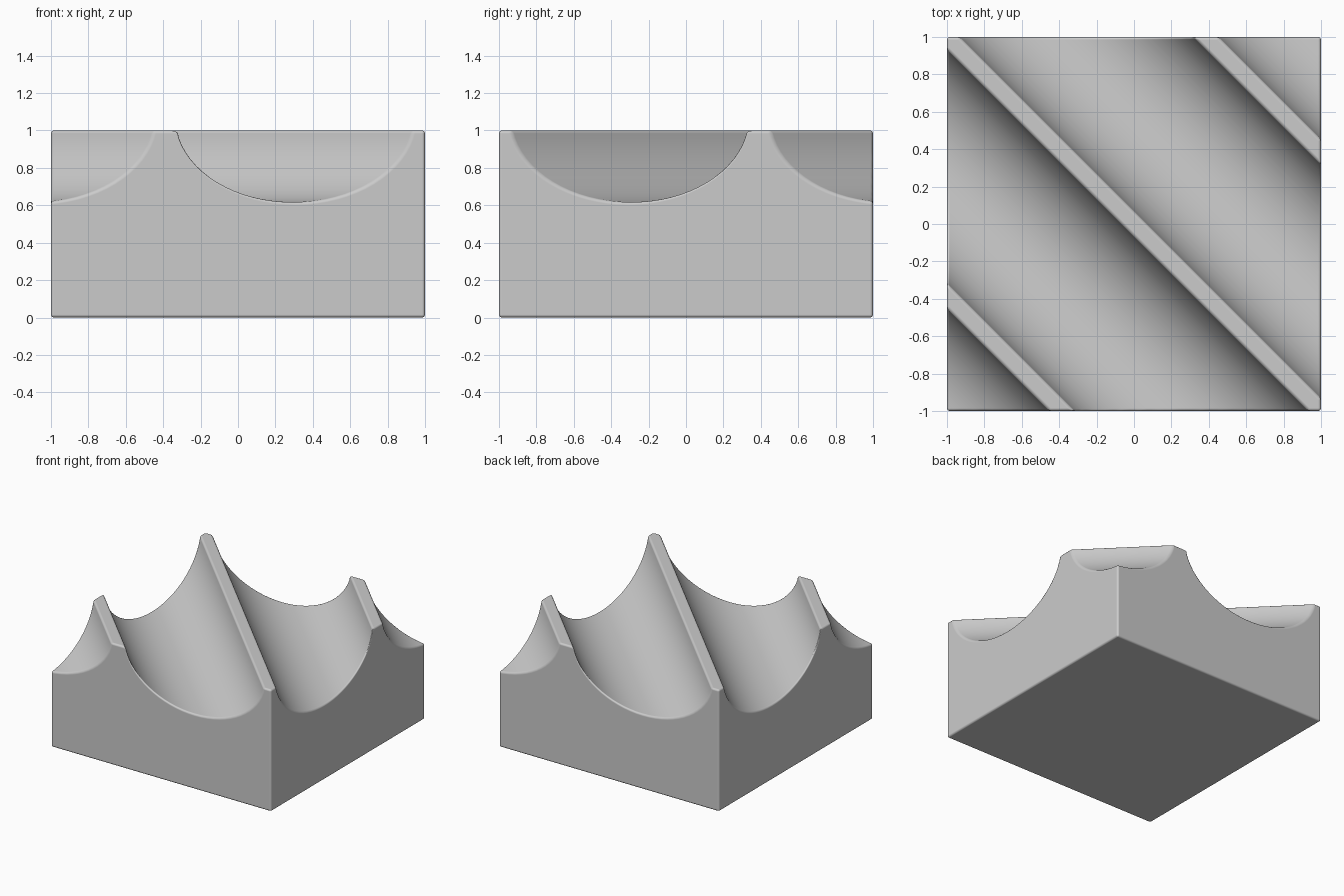
import bpy, bmesh, math
from mathutils import Vector

if "Cube" in bpy.data.objects:
    bpy.data.objects.remove(bpy.data.objects["Cube"])

PITCH = 0.979          # distance between ridge centres, across the grooves
HALF = 0.443           # half width of a groove at the top
CZ = 1.065             # height of the groove's circle centre
R = math.hypot(HALF, CZ - 1.0)
TILT = math.asin((CZ - 1.0) / R)
N = 32                 # segments per groove


def groove(centre, first, last):
    """Points along a scooped arc, numbered 0..N from left lip to right lip."""
    pts = []
    for i in range(first, last + 1):
        a = math.pi + TILT + (math.pi - 2 * TILT) * i / N
        pts.append((centre + R * math.cos(a), CZ + R * math.sin(a)))
    return pts


# Cross-section: half groove, ridge, groove, ridge, groove, ridge, half groove
top = (groove(-1.5 * PITCH, N // 2, N) + groove(-0.5 * PITCH, 0, N)
       + groove(0.5 * PITCH, 0, N) + groove(1.5 * PITCH, 0, N // 2))
profile = [(top[0][0], 0.0)] + top + [(top[-1][0], 0.0)]

# Extrude the section along the diagonal
bm = bmesh.new()
across = Vector((1, 1, 0)).normalized()
along = Vector((1, -1, 0)).normalized()
face = bm.faces.new([bm.verts.new(across * u - along * 2 + Vector((0, 0, z)))
                     for u, z in profile])
ext = bmesh.ops.extrude_face_region(bm, geom=[face])
bmesh.ops.translate(bm, vec=along * 4,
                    verts=[v for v in ext['geom'] if isinstance(v, bmesh.types.BMVert)])
bmesh.ops.recalc_face_normals(bm, faces=bm.faces[:])

# Trim to a square block and close each cut side
for n in (Vector((1, 0, 0)), Vector((-1, 0, 0)), Vector((0, 1, 0)), Vector((0, -1, 0))):
    bmesh.ops.bisect_plane(bm, geom=bm.verts[:] + bm.edges[:] + bm.faces[:],
                           dist=1e-5, plane_co=n, plane_no=n, clear_outer=True)
    bmesh.ops.holes_fill(bm, edges=[e for e in bm.edges if e.is_boundary], sides=0)
bmesh.ops.recalc_face_normals(bm, faces=bm.faces[:])
for f in bm.faces:
    f.smooth = True

mesh = bpy.data.meshes.new("grooved_block")
bm.to_mesh(mesh)
bm.free()
block = bpy.data.objects.new("grooved_block", mesh)
bpy.context.collection.objects.link(block)

# Softly rounded edges
bev = block.modifiers.new("soft_edges", 'BEVEL')
bev.width = 0.016
bev.segments = 3
bev.limit_method = 'ANGLE'
bev.angle_limit = math.radians(30)
bev.harden_normals = True
